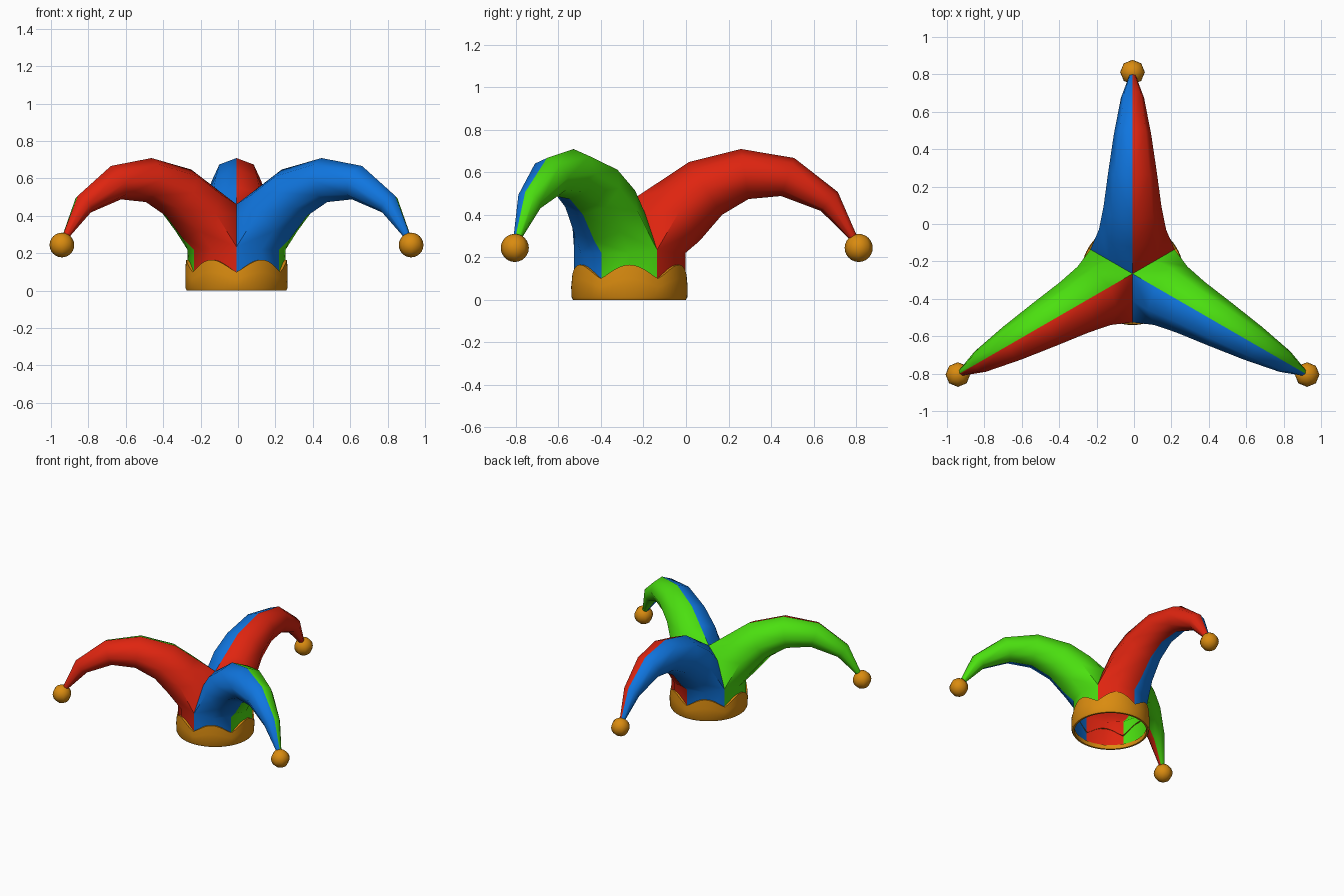
import bpy, bmesh
from math import sin, cos, pi, radians
from mathutils import Matrix, Vector

cube = bpy.data.objects.get("Cube")
if cube:
    bpy.data.objects.remove(cube)

CENTRE = Vector((-0.008, -0.266, 0))


def material(name, rgb):
    m = bpy.data.materials.new(name)
    m.use_nodes = True
    m.diffuse_color = (*rgb, 1)
    m.node_tree.nodes["Principled BSDF"].inputs["Base Color"].default_value = (*rgb, 1)
    return m


red = material("red cloth", (0.74, 0.018, 0.005))
blue = material("blue cloth", (0.005, 0.18, 0.74))
green = material("green cloth", (0.07, 0.74, 0.005))
gold = material("gold", (0.7, 0.26, 0.005))


def finish(name, bm, mats, angle):
    bmesh.ops.remove_doubles(bm, verts=bm.verts, dist=0.0005)
    bmesh.ops.recalc_face_normals(bm, faces=bm.faces)
    mesh = bpy.data.meshes.new(name)
    bm.to_mesh(mesh)
    bm.free()
    for m in mats:
        mesh.materials.append(m)
    ob = bpy.data.objects.new(name, mesh)
    bpy.context.collection.objects.link(ob)
    bpy.ops.object.select_all(action='DESELECT')
    bpy.context.view_layer.objects.active = ob
    ob.select_set(True)
    bpy.ops.object.shade_smooth_by_angle(angle=radians(angle))
    return ob


def polar(r, deg, z):
    return Vector((r * cos(radians(deg)), r * sin(radians(deg)), z))


# Horn sections: top (radius, height), bottom (radius, height), half width
SECTIONS = [
    ((0.14, 0.555), (0.33, 0.277), 0.18),
    ((0.28, 0.648), (0.436, 0.40), 0.155),
    ((0.525, 0.709), (0.56, 0.474), 0.13),
    ((0.775, 0.667), (0.713, 0.488), 0.10),
    ((0.98, 0.507), (0.90, 0.418), 0.062),
    ((1.07, 0.30), (1.035, 0.285), 0.02),
]


def half_section(top, bottom, width):
    points = []
    for k in range(5):
        t = k * pi / 4
        a = (1 + cos(t)) / 2
        points.append(Vector((bottom[0] + (top[0] - bottom[0]) * a,
                              width * sin(t),
                              bottom[1] + (top[1] - bottom[1]) * a)))
    return points


# Half of a horn: seam to the neighbouring horn, brow above the wall, then the loft
ROOT = [polar(0, 0, 0.462), polar(0.145, 60, 0.41), polar(0.26, 60, 0.235),
        polar(0.263, 30, 0.22), polar(0.263, 0, 0.22)]
RINGS = [ROOT] + [half_section(*s) for s in SECTIONS]


def horn(name, angle, ccw, cw):
    bm = bmesh.new()
    turn = Matrix.Translation(CENTRE) @ Matrix.Rotation(radians(angle), 4, 'Z')
    for index, side in enumerate((1, -1)):
        def quad(points):
            verts = [bm.verts.new(turn @ Vector((p.x, p.y * side, p.z))) for p in points]
            bm.faces.new(verts).material_index = index
        for a, b in zip(RINGS, RINGS[1:]):
            for k in range(4):
                quad((a[k], a[k + 1], b[k + 1], b[k]))
        # Wall of the cap below the horn
        for p, q in zip(ROOT[2:], ROOT[3:]):
            quad((p, q, Vector((q.x, q.y, 0.02)), Vector((p.x, p.y, 0.02))))
    finish(name, bm, [ccw, cw], 50)


def bell(name, angle):
    bm = bmesh.new()
    bmesh.ops.create_uvsphere(
        bm, u_segments=8, v_segments=12, radius=0.066,
        matrix=Matrix.Translation(CENTRE + polar(1.078, angle, 0.244)))
    finish(name, bm, [gold], 60)


for label, angle, ccw, cw in (("back", 90, blue, red),
                              ("left", -30, green, blue),
                              ("right", -150, red, green)):
    horn(label + "_horn", angle, ccw, cw)
    bell(label + "_bell", angle)

# Scalloped band around the opening
bm = bmesh.new()
STEPS = 72
loops = []
for i in range(STEPS):
    deg = 360 * i / STEPS + 30
    crest = 0.1 + 0.065 * abs(sin(radians(3 * (deg - 30)))) ** 1.2
    profile = [(0.25, 0.03), (0.252, 0.0), (0.265, 0.0), (0.272, 0.012),
               (0.274, crest * 0.6), (0.27, crest), (0.25, crest)]
    loops.append([bm.verts.new(CENTRE + polar(r, deg, z)) for r, z in profile])
for i, a in enumerate(loops):
    b = loops[(i + 1) % STEPS]
    for k in range(len(a) - 1):
        bm.faces.new((a[k], b[k], b[k + 1], a[k + 1]))
finish("scalloped_band", bm, [gold], 45)
